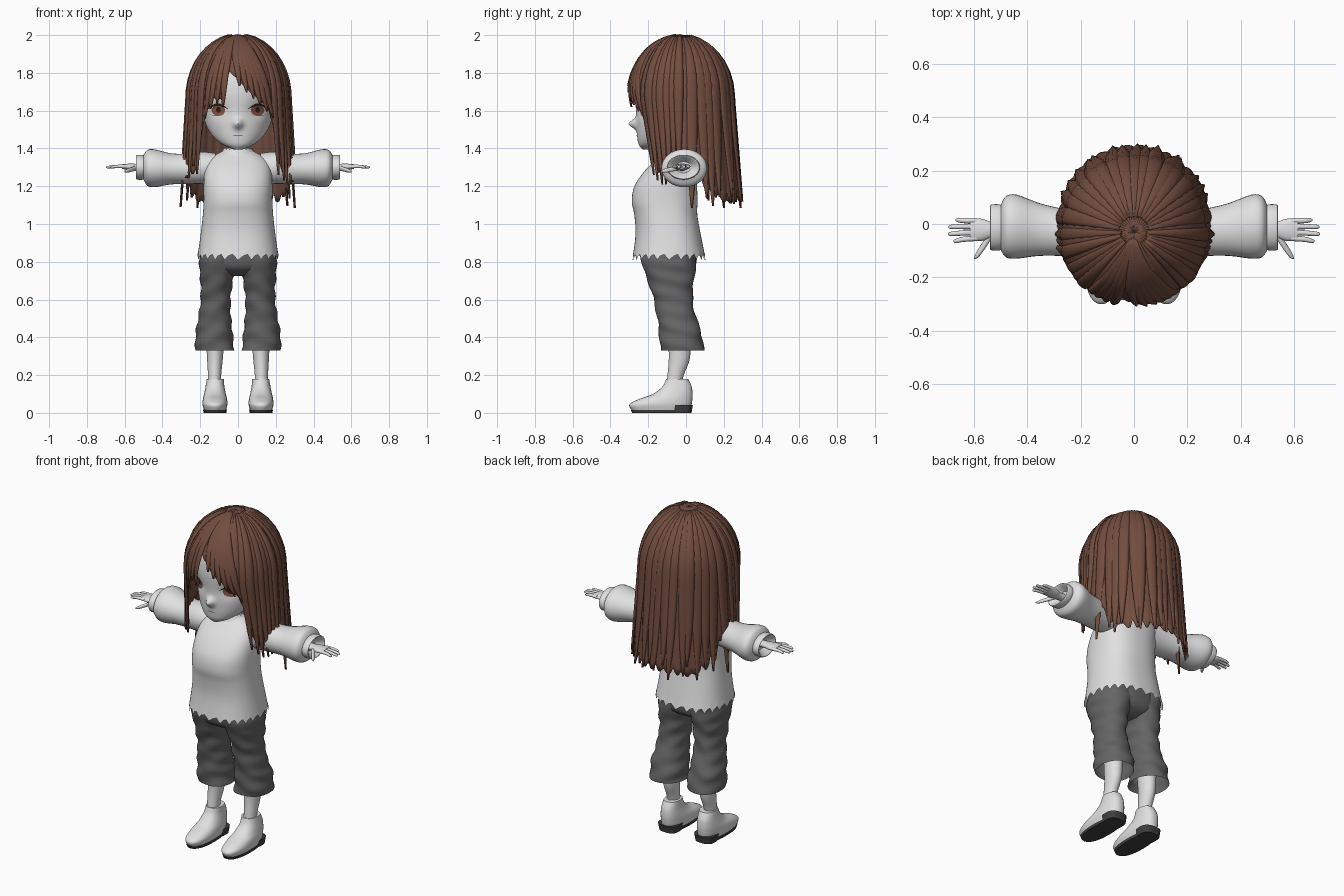
import bpy, math, random
from mathutils import Vector
from mathutils.bvhtree import BVHTree

random.seed(4)
if "Cube" in bpy.data.objects:
    bpy.data.objects.remove(bpy.data.objects["Cube"])


def material(name, r, g, b):
    mat = bpy.data.materials.new(name)
    mat.use_nodes = True
    mat.diffuse_color = (r, g, b, 1)
    mat.node_tree.nodes["Principled BSDF"].inputs["Base Color"].default_value = (r, g, b, 1)
    return mat


HAIR = material("hair brown", .17, .074, .05)
CLOTH = material("cloth white", .76, .75, .75)
SKIN = material("pale skin", .74, .74, .74)
PANTS = material("pants grey", .13, .13, .13)
SOLE = material("sole dark grey", .05, .05, .05)
IRIS = material("iris brown", .24, .09, .06)
LASH = material("lash dark brown", .03, .014, .01)
LIP = material("lip grey", .25, .22, .22)


def make(name, verts, faces, mat, mirror=False, thickness=0, angle=50):
    mesh = bpy.data.meshes.new(name)
    mesh.from_pydata(verts, [], faces)
    mesh.materials.append(mat)
    obj = bpy.data.objects.new(name, mesh)
    bpy.context.collection.objects.link(obj)
    bpy.ops.object.select_all(action='DESELECT')
    obj.select_set(True)
    bpy.context.view_layer.objects.active = obj
    bpy.ops.object.shade_smooth_by_angle(angle=math.radians(angle))
    if thickness:
        obj.modifiers.new("thickness", 'SOLIDIFY').thickness = thickness
    if mirror:
        obj.modifiers.new("mirror", 'MIRROR')
    return obj


def grid_faces(rows, cols, wrap=False, start=0):
    return [(start + r * cols + c, start + r * cols + (c + 1) % cols,
             start + (r + 1) * cols + (c + 1) % cols, start + (r + 1) * cols + c)
            for r in range(rows - 1) for c in range(cols if wrap else cols - 1)]


def catmull(a, b, c, d, t):
    return [(2 * q + (r - p) * t + (2 * p - 5 * q + 4 * r - s) * t * t
             + (3 * q - p - 3 * r + s) * t ** 3) / 2 for p, q, r, s in zip(a, b, c, d)]


def loft(name, axis, rings, mat, n=32, sub=4, square=1.0, warp=None, caps=True, mirror=False):
    """Smooth skin through rings of (x, y, z, radius a, radius b) stacked along an axis."""
    last = len(rings) - 1
    dense = [catmull(rings[max(i - 1, 0)], rings[i], rings[i + 1], rings[min(i + 2, last)], k / sub)
             for i in range(last) for k in range(sub)] + [rings[-1]]
    bend = lambda v: math.copysign(abs(v) ** square, v)
    verts = []
    for row, (x, y, z, a, b) in enumerate(dense):
        for k in range(n):
            turn = math.tau * k / n
            u, v = a * bend(math.cos(turn)), b * bend(math.sin(turn))
            p = Vector((x + u, y + v, z) if axis == 'z' else (x, y + u, z + v))
            if warp:
                warp(p, row, k)
            verts.append(p)
    faces = grid_faces(len(dense), n, True)
    if caps:
        faces += [tuple(range(n))[::-1], tuple(range(len(verts) - n, len(verts)))]
    return make(name, verts, faces, mat, mirror)


# Head with a small pointed nose
def nose(p, row, k):
    if p.y < -.1:
        p.y -= .042 * math.exp(-(p.x / .022) ** 2 - ((p.z - 1.53) / .024) ** 2)
        p.y += .014 * math.exp(-((abs(p.x) - .1) / .05) ** 2 - ((p.z - 1.6) / .04) ** 2)


head = loft("head", 'z', [
    (0, -.2, 1.395, .025, .03), (0, -.18, 1.42, .08, .07), (0, -.13, 1.46, .13, .128),
    (0, -.08, 1.52, .168, .182), (0, -.05, 1.6, .19, .215), (0, -.035, 1.7, .2, .235),
    (0, -.035, 1.8, .19, .215), (0, -.03, 1.9, .14, .15), (0, -.03, 1.95, .06, .06)],
    SKIN, n=96, sub=8, warp=nose)
surface = BVHTree.FromPolygons([v.co for v in head.data.vertices],
                               [tuple(p.vertices) for p in head.data.polygons])


def decal(name, x0, x1, low, high, mat, lift=.003, mirror=True):
    """Thin patch laid on the face between two height curves."""
    cols, rows, verts = 17, 5, []
    for r in range(rows):
        for c in range(cols):
            t = c / (cols - 1)
            x = x0 + (x1 - x0) * t
            z = low(t) + (high(t) - low(t)) * r / (rows - 1)
            hit = surface.ray_cast(Vector((x, -1, z)), Vector((0, 1, 0)))[0]
            verts.append((x, hit.y - lift, z))
    return make(name, verts, grid_faces(rows, cols), mat, mirror)


# Eyes and mouth
def oval(t, r):
    return r * math.sqrt(max(0, 1 - (2 * t - 1) ** 2))


decal("iris", .068, .14, lambda t: 1.602 - oval(t, .028), lambda t: 1.602 + oval(t, .028), IRIS)
decal("pupil", .092, .116, lambda t: 1.604 - oval(t, .015), lambda t: 1.604 + oval(t, .015), LASH, .005)
decal("upper_lash", .052, .162, lambda t: 1.607 + .018 * math.sin(math.pi * t),
      lambda t: 1.609 + .03 * math.sin(math.pi * t), LASH, .006)
decal("lower_lash", .075, .145, lambda t: 1.578 - .006 * math.sin(math.pi * t),
      lambda t: 1.579 - .003 * math.sin(math.pi * t), IRIS, .004)
decal("mouth", -.03, .03, lambda t: 1.468 - .003 * math.sin(math.pi * t),
      lambda t: 1.469 + .003 * math.sin(math.pi * t), LIP, .003, False)

loft("neck", 'z', [(0, -.06, 1.3, .07, .06), (0, -.05, 1.38, .05, .05), (0, -.05, 1.47, .05, .05)], SKIN)


# Shirt with ragged hem, and ragged collar
def hem_rag(p, row, k):
    if row == 0:
        p.z += (-.016, .006, .014)[k % 3]


def collar_rag(p, row, k):
    if row == 4:
        p.z += .012 * (k % 2)


loft("shirt", 'z', [
    (0, -.09, .825, .215, .192), (0, -.095, .95, .197, .172), (0, -.107, 1.05, .186, .167),
    (0, -.113, 1.12, .182, .174), (0, -.107, 1.2, .182, .166), (0, -.08, 1.28, .178, .14),
    (0, -.055, 1.34, .155, .105), (0, -.05, 1.385, .085, .065)],
    CLOTH, n=72, square=.82, warp=hem_rag, caps=False)
loft("collar", 'z', [(0, -.055, 1.36, .105, .085), (0, -.055, 1.395, .075, .07)],
     CLOTH, n=40, warp=collar_rag, caps=False)

# Puffed sleeves with cuffs
loft("sleeve", 'x', [
    (.12, -.04, 1.295, .085, .08), (.2, -.04, 1.298, .09, .085), (.28, -.03, 1.292, .09, .08),
    (.36, -.02, 1.292, .1, .083), (.44, -.01, 1.295, .12, .1), (.48, -.01, 1.297, .115, .095),
    (.5, -.013, 1.3, .085, .065)], CLOTH, mirror=True)
loft("cuff", 'x', [(.485, -.013, 1.3, .08, .06), (.51, -.013, 1.3, .087, .066),
                   (.537, -.013, 1.3, .085, .064), (.535, -.013, 1.3, .075, .055),
                   (.5, -.013, 1.3, .04, .03)], CLOTH, mirror=True)

# Hands
loft("palm", 'x', [(.48, -.02, 1.3, .026, .02), (.53, -.022, 1.3, .028, .018),
                   (.57, -.022, 1.302, .041, .018), (.615, -.02, 1.304, .043, .012)],
     SKIN, n=20, mirror=True)
for finger, y, tip in (("index", -.053, .678), ("middle", -.031, .698),
                       ("ring", -.009, .696), ("little", .012, .67)):
    loft(finger + "_finger", 'x', [(.59, y, 1.304, .011, .01), (.64, y * 1.08, 1.305, .01, .009),
                                   (tip - .01, y * 1.2, 1.301, .008, .007), (tip, y * 1.2, 1.3, .003, .003)],
         SKIN, n=10, sub=3, mirror=True)
loft("thumb", 'x', [(.535, -.035, 1.297, .02, .014), (.56, -.075, 1.29, .019, .012),
                    (.585, -.11, 1.282, .016, .01), (.6, -.128, 1.278, .004, .004)],
     SKIN, n=12, mirror=True)


# Cropped pants with soft folds
def folds(p, row, k):
    p.x += .004 * math.sin(p.z * 75 + p.y * 14)
    p.y += .004 * math.sin(p.z * 48 + p.x * 30)


loft("pants_leg", 'z', [
    (.124, -.02, .33, .103, .115), (.126, -.03, .42, .098, .112), (.124, -.048, .5, .087, .104),
    (.118, -.068, .6, .079, .103), (.113, -.08, .7, .086, .122), (.105, -.09, .78, .1, .142),
    (.1, -.09, .87, .097, .15)], PANTS, n=40, sub=6, square=.9, warp=folds, caps=False, mirror=True)
loft("pants_seat", 'z', [(0, -.085, .725, .1, .07), (0, -.088, .755, .17, .125),
                         (0, -.09, .8, .204, .146), (0, -.09, .9, .19, .15)], PANTS, n=40, square=.85)

# Lower legs and shoes
loft("calf", 'z', [(.124, -.065, .14, .035, .04), (.124, -.055, .2, .035, .043),
                   (.122, -.035, .29, .042, .056), (.12, -.035, .42, .05, .06)], SKIN, mirror=True)
loft("shoe", 'z', [
    (.122, -.133, .014, .058, .155), (.122, -.135, .045, .066, .165), (.122, -.108, .073, .064, .142),
    (.122, -.07, .1, .058, .105), (.122, -.047, .14, .05, .077), (.12, -.047, .18, .045, .058)],
    CLOTH, square=.85, mirror=True)
loft("sole", 'z', [(.122, -.133, 0, .06, .152), (.122, -.133, .016, .063, .16)],
     SOLE, sub=1, square=.85, mirror=True)
loft("heel", 'z', [(.122, -.026, 0, .058, .055), (.122, -.026, .042, .064, .062)],
     SOLE, sub=1, square=.7, mirror=True)

# Hair: a ridged shell whose hem height follows the angle from the front
BROW, RISE = 1.67, .325
HEM = [(-180, 1.12), (-140, 1.1), (-115, 1.16), (-98, 1.38), (-82, 1.32), (-60, 1.25), (-49, 1.27),
       (-43, 1.5), (-37, 1.6), (-28, 1.66), (-17, 1.64), (-12, 1.79), (-5, 1.78), (8, 1.72), (22, 1.66),
       (37, 1.6), (43, 1.48), (49, 1.27), (60, 1.25), (82, 1.32), (98, 1.38), (115, 1.16), (140, 1.1), (180, 1.12)]


def hem_at(angle):
    for (a, za), (b, zb) in zip(HEM, HEM[1:]):
        if angle <= b:
            return za + (zb - za) * (angle - a) / (b - a)
    return HEM[-1][1]


def hair_point(angle, s, hem, lift):
    """Point on the hair at fraction s from crown to hem."""
    arc = .47
    total = arc + BROW - hem if hem < BROW else arc * math.acos((hem - BROW) / RISE) / (math.pi / 2)
    run = s * total
    phi, drop = min(run / arc, 1) * math.pi / 2, max(run - arc, 0)
    c, sn = math.cos(math.radians(angle)), math.sin(math.radians(angle))
    r = math.sin(phi) * lift
    depth = .27 * (1 - .7 * drop) if c > 0 else .275 * (1 + .28 * drop)
    return (.262 * sn * r * (1 + .22 * drop), -.03 - depth * c * r,
            BROW + RISE * math.cos(phi) * (1 + (lift - 1) * .5) - drop)


cols, rows = 180, 26
teeth = [random.uniform(.3, 1) for _ in range(37)]
verts = []
for r in range(rows):
    for k in range(cols):
        angle = -180 + 360 * k / cols
        wave = abs((angle / 10) % 1 - .5) * 2
        size = .02 if abs(angle) < 42 else .075
        hem = hem_at(angle) + size * wave * teeth[int((angle + 180) // 10)]
        verts.append(hair_point(angle, r / (rows - 1), hem, 1 + .02 * (1 - wave)))
make("hair_shell", verts, grid_faces(rows, cols, True), HAIR, thickness=.006)

# Hair locks: tapering ribbons laid over the shell
verts, faces = [], []


def lock(start, end, hem, width, lift=1.02):
    rows, cols, first = 18, 5, len(verts)
    for r in range(rows):
        s = .06 + .94 * r / (rows - 1)
        half = width * (1 - s ** 4) * .5 + .2
        for c in range(cols):
            u = c / 2 - 1
            angle = start + (end - start) * s + u * half
            verts.append(hair_point(angle, s, hem, lift + .025 * (1 - u * u)))
    faces.extend(grid_faces(rows, cols, start=first))


for i in range(6):
    lock(-10 + 4 * i, 2 + 8 * i, 1.73 - .033 * i, 13)
for end, hem in ((-17, 1.62), (-24, 1.64), (-32, 1.61), (-39, 1.56)):
    lock(-13 + (end + 17) * .6, end, hem, 10)
for side in (-1, 1):
    for i in range(7):
        lock(side * (46 + 7 * i), side * (46 + 7 * i), random.uniform(1.18, 1.33), 10,
             random.uniform(1.015, 1.05))
for i in range(17):
    angle = 104 + 9.5 * i
    lock(angle, angle + random.uniform(-4, 4), random.uniform(1.08, 1.17), 13, random.uniform(1.01, 1.04))
make("hair_locks", verts, faces, HAIR, thickness=.004)
